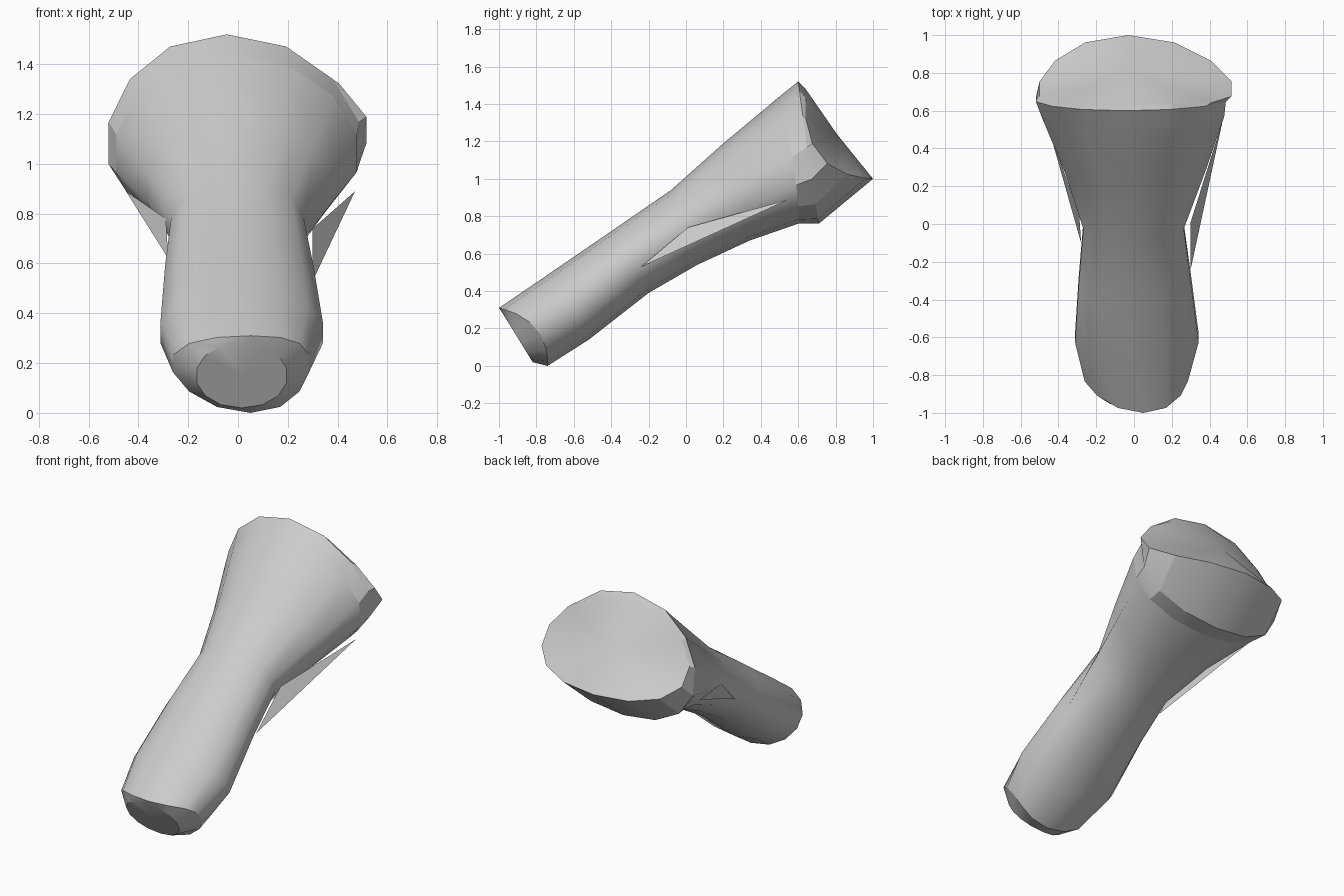
import bpy, bmesh, math

if "Cube" in bpy.data.objects:
    bpy.data.objects.remove(bpy.data.objects["Cube"])

SIDES = 14


def finish(name, bm, angle):
    bmesh.ops.recalc_face_normals(bm, faces=bm.faces)
    me = bpy.data.meshes.new(name)
    bm.to_mesh(me)
    bm.free()
    ob = bpy.data.objects.new(name, me)
    bpy.context.collection.objects.link(ob)
    bpy.ops.object.select_all(action='DESELECT')
    ob.select_set(True)
    bpy.context.view_layer.objects.active = ob
    bpy.ops.object.shade_smooth_by_angle(angle=math.radians(angle))


def ring(bm, top, bottom, side, x0, x1, peak=0.0):
    """Slanted oval: top, bottom and side points are (y, z); x0..x1 is its width,
    peak shifts its top and bottom points sideways."""
    cy, cz = (top[0] + bottom[0]) / 2, (top[1] + bottom[1]) / 2
    hy, hz = (top[0] - bottom[0]) / 2, (top[1] - bottom[1]) / 2
    by, bz = (side[0] - cy, side[1] - cz) if side else (0, 0)
    cx, w = (x0 + x1) / 2, (x1 - x0) / 2
    verts = []
    for i in range(SIDES):
        a = 2 * math.pi * i / SIDES + math.pi / 2
        s, c = math.sin(a), math.cos(a)
        c2 = math.copysign(abs(c) ** 0.95, c)
        verts.append(bm.verts.new((cx + w * c2 + peak * s * s,
                                   cy + hy * s + by * c * c,
                                   cz + hz * s + bz * c * c)))
    return verts


def loft(name, sections, start=None, end=None, angle=35):
    bm = bmesh.new()
    rings = [ring(bm, *s) for s in sections]
    for r, q in zip(rings, rings[1:]):
        for i in range(SIDES):
            j = (i + 1) % SIDES
            bm.faces.new((r[i], r[j], q[j], q[i]))
    for r, centre in ((rings[0], start), (rings[-1], end)):
        if centre:
            c = bm.verts.new(centre)
            for i in range(SIDES):
                bm.faces.new((r[i], r[(i + 1) % SIDES], c))
    finish(name, bm, angle)


def flap(name, points):
    bm = bmesh.new()
    bm.faces.new([bm.verts.new(p) for p in points])
    finish(name, bm, 30)


butt = ((-1.0, 0.31), (-0.74, 0.0), (-0.80, 0.2), -0.27, 0.29, 0.04)
neck = ((0.50, 1.44), (0.60, 0.76), (0.58, 1.04), -0.50, 0.49, -0.02)

# Rounded lower end with its small flat facet
loft("lower_end", [
    ((-0.98, 0.28), (-0.82, 0.02), None, -0.17, 0.20),
    butt,
], start=(0.02, -0.90, 0.15), angle=25)

# Waisted shaft
loft("shaft", [
    butt,
    ((-0.75, 0.48), (-0.52, 0.14), (-0.60, 0.32), -0.32, 0.35),
    ((-0.40, 0.72), (-0.20, 0.39), None, -0.30, 0.31),
    ((-0.08, 0.94), (0.06, 0.54), None, -0.275, 0.27),
    ((0.20, 1.19), (0.34, 0.67), (0.29, 0.90), -0.375, 0.385),
    neck,
], angle=50)

# Flared head with a folded end face
loft("head", [
    neck,
    ((0.60, 1.52), (0.71, 0.76), (0.66, 1.08), -0.53, 0.50, -0.03),
    ((0.64, 1.48), (1.0, 1.0), (0.71, 1.13), -0.51, 0.53, -0.04),
], end=(-0.02, 0.81, 1.235), angle=25)

# Torn side flaps along the lower flare
flap("right_flap", [(0.30, -0.24, 0.53), (0.47, 0.55, 0.89), (0.30, 0.01, 0.74)])
flap("left_flap", [(-0.28, -0.10, 0.62), (-0.45, 0.50, 0.89), (-0.29, 0.05, 0.78)])
